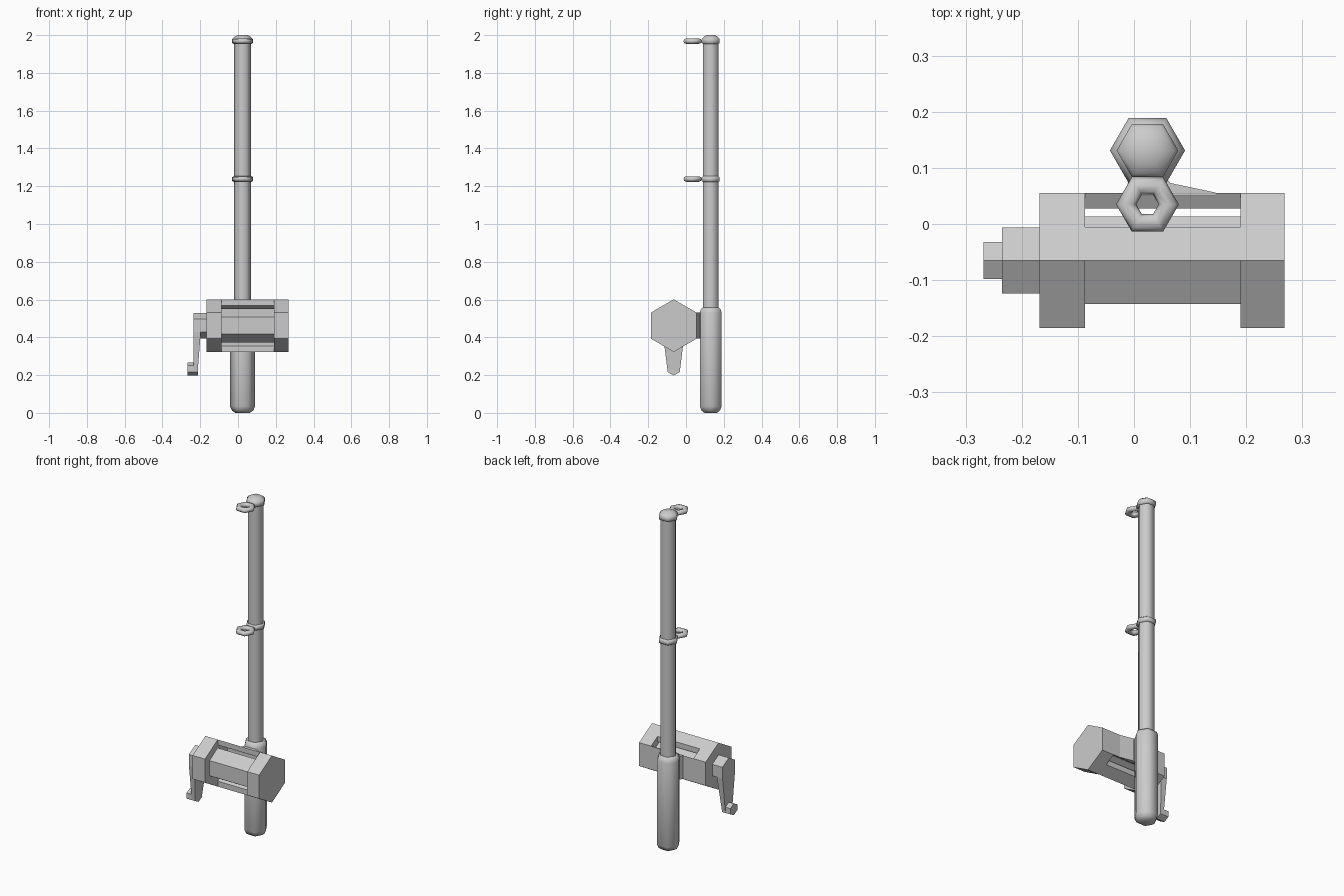
import bpy, bmesh, math

if "Cube" in bpy.data.objects:
    bpy.data.objects.remove(bpy.data.objects["Cube"])

ROD_X, ROD_Y = 0.024, 0.131      # rod axis
REEL_Y, REEL_Z = -0.065, 0.462   # reel axis


def finish(name, bm, smooth=None):
    bmesh.ops.recalc_face_normals(bm, faces=bm.faces)
    me = bpy.data.meshes.new(name)
    bm.to_mesh(me)
    bm.free()
    ob = bpy.data.objects.new(name, me)
    bpy.context.collection.objects.link(ob)
    if smooth:
        bpy.ops.object.select_all(action='DESELECT')
        ob.select_set(True)
        bpy.context.view_layer.objects.active = ob
        bpy.ops.object.shade_smooth_by_angle(angle=math.radians(smooth))
    return ob


def lathe(name, profile, cx, cy, closed=False):
    """Six-sided turned part from (radius, z) points."""
    bm = bmesh.new()
    n = 6
    rings = [[bm.verts.new((cx + r * math.cos(i * math.tau / n),
                            cy + r * math.sin(i * math.tau / n), z))
              for i in range(n)] for r, z in profile]
    pairs = list(zip(rings, rings[1:]))
    if closed:
        pairs.append((rings[-1], rings[0]))
    else:
        bm.faces.new(rings[0])
        bm.faces.new(rings[-1])
    for a, b in pairs:
        for i in range(n):
            j = (i + 1) % n
            bm.faces.new((a[i], a[j], b[j], b[i]))
    return finish(name, bm, 62)


def loft(name, bottom, top):
    """Solid between two matching polygons."""
    bm = bmesh.new()
    a = [bm.verts.new(p) for p in bottom]
    b = [bm.verts.new(p) for p in top]
    bm.faces.new(a)
    bm.faces.new(b)
    for i in range(len(a)):
        j = (i + 1) % len(a)
        bm.faces.new((a[i], a[j], b[j], b[i]))
    return finish(name, bm)


def bar_x(name, pts, x0, x1):
    """Extrude a (y, z) profile, relative to the reel axis, along x."""
    return loft(name, [(x0, REEL_Y + y, REEL_Z + z) for y, z in pts],
                [(x1, REEL_Y + y, REEL_Z + z) for y, z in pts])


def hexagon(r, dz=0.0):
    return [(r * math.sin(i * math.pi / 3), dz + r * math.cos(i * math.pi / 3))
            for i in range(6)]


# Grip, rod and tip
lathe("grip", [(0.038, 0), (0.056, 0.012), (0.067, 0.035), (0.067, 0.53),
               (0.06, 0.55), (0.044, 0.56)], ROD_X, ROD_Y)
lathe("rod", [(0.046, 0.54), (0.046, 1.96)], ROD_X, ROD_Y)
lathe("tip_cap", [(0.046, 1.953), (0.055, 1.958), (0.055, 1.978),
                  (0.048, 1.987), (0.028, 2.0)], ROD_X, ROD_Y)
lathe("middle_collar", [(0.046, 1.222), (0.055, 1.228), (0.055, 1.248),
                        (0.046, 1.254)], ROD_X, ROD_Y)

# Line guide loops
for name, z in (("middle_guide", 1.238), ("tip_guide", 1.968)):
    prof = [(0.038 + 0.018 * math.cos(k * math.tau / 8),
             z + 0.0145 * math.sin(k * math.tau / 8)) for k in range(8)]
    lathe(name, prof, ROD_X, 0.035, closed=True)

# Reel end caps and spool
bar_x("reel_cap_left", hexagon(0.139), -0.168, -0.087)
bar_x("reel_cap_right", hexagon(0.139), 0.19, 0.268)
bar_x("spool", hexagon(0.09), -0.088, 0.191)

# Reel frame bars: upper, lower and back
for name, s in (("frame_bar_upper", 1), ("frame_bar_lower", -1)):
    bar_x(name, [(0, s * 0.139), (0.06, s * 0.1045), (0.06, s * 0.0725),
                 (0, s * 0.107)], -0.088, 0.191)
bar_x("frame_bar_back", [(0.093, -0.054), (0.1204, -0.0695),
                         (0.1204, 0.0695), (0.093, 0.054)], -0.088, 0.191)

# Foot joining reel to grip
foot = [(-0.02, 0.05), (0.145, 0.05), (0.145, 0.056), (0.065, 0.073),
        (0.04, 0.1), (0.0, 0.1)]
loft("reel_foot", [(x, y, 0.393) for x, y in foot],
     [(x, y, 0.531) for x, y in foot])

# Crank hub, arm and knob
bar_x("crank_hub", hexagon(0.068), -0.235, -0.167)


def rect(x0, x1, hy, z):
    return [(x0, REEL_Y - hy, z), (x1, REEL_Y - hy, z),
            (x1, REEL_Y + hy, z), (x0, REEL_Y + hy, z)]


loft("crank_arm", rect(-0.235, -0.213, 0.033, 0.225),
     rect(-0.235, -0.197, 0.0585, 0.43))
bar_x("crank_knob", [(y, z * 0.9 - 0.229) for y, z in hexagon(0.038)],
      -0.268, -0.213)
